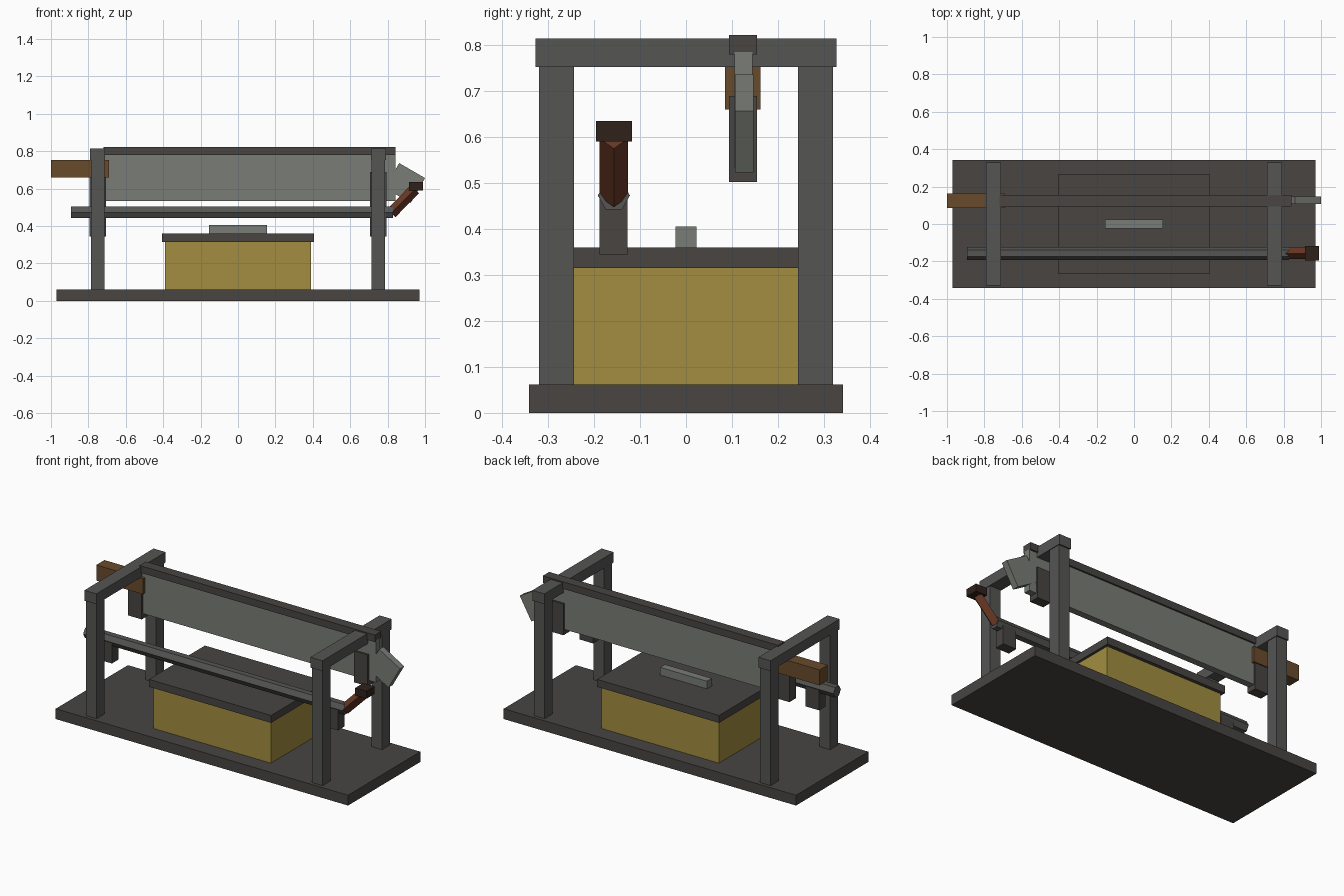
import bpy
from math import radians
from mathutils import Matrix, Vector

if "Cube" in bpy.data.objects:
    bpy.data.objects.remove(bpy.data.objects["Cube"])


def material(name, color):
    m = bpy.data.materials.new(name)
    m.diffuse_color = (*color, 1)
    m.use_nodes = True
    m.node_tree.nodes["Principled BSDF"].inputs["Base Color"].default_value = m.diffuse_color
    return m


DARK = material("dark_metal", (0.065, 0.06, 0.055))
FRAME = material("frame_metal", (0.09, 0.09, 0.088))
STEEL = material("steel", (0.19, 0.20, 0.18))
YELLOW = material("yellow_paint", (0.36, 0.27, 0.05))
WOOD = material("wood", (0.14, 0.07, 0.025))
GRIP = material("red_brown_grip", (0.14, 0.04, 0.018))
KNOB = material("dark_brown", (0.03, 0.015, 0.011))


def box(name, x, y, z, mat, angle=0):
    """Box from (min, max) ranges, optionally turned about y."""
    bpy.ops.mesh.primitive_cube_add(size=1)
    ob = bpy.context.object
    ob.name = name
    size = [r[1] - r[0] for r in (x, y, z)]
    mid = [(r[0] + r[1]) / 2 for r in (x, y, z)]
    ob.data.transform(Matrix.Diagonal((*size, 1)))
    ob.location = mid
    ob.rotation_euler.y = radians(angle)
    ob.data.materials.append(mat)
    return ob


def rod(name, a, b, radius, sides, mat):
    """Faceted rod between two points in the xz plane."""
    a, b = Vector(a), Vector(b)
    d = b - a
    bpy.ops.mesh.primitive_cylinder_add(vertices=sides, radius=radius, depth=d.length,
                                        location=(a + b) / 2)
    ob = bpy.context.object
    ob.name = name
    ob.rotation_euler.y = Vector((0, 0, 1)).angle(d)
    ob.data.materials.append(mat)
    return ob


# Base, yellow chest, lid and its handle
box("base_plate", (-0.97, 0.97), (-0.342, 0.342), (0, 0.062), DARK)
box("chest", (-0.39, 0.39), (-0.245, 0.245), (0.06, 0.315), YELLOW)
box("chest_lid", (-0.405, 0.405), (-0.265, 0.265), (0.315, 0.36), DARK)
box("lid_handle", (-0.155, 0.155), (-0.023, 0.023), (0.36, 0.406), STEEL)

# Two end frames with posts, cross beams and brackets
for side, s in (("left", -1), ("right", 1)):
    c = 0.75 * s
    for row, t in (("front", -1), ("back", 1)):
        p = 0.282 * t
        box(f"{side}_{row}_post", (c - 0.036, c + 0.036), (p - 0.038, p + 0.038),
            (0.06, 0.755), FRAME)
    box(f"{side}_cross_beam", (c - 0.04, c + 0.04), (-0.328, 0.328), (0.753, 0.815), FRAME)
    box(f"{side}_blade_bracket", (c - 0.045, c + 0.045), (0.094, 0.155), (0.502, 0.69), DARK)
    box(f"{side}_rod_bracket", (c - 0.045, c + 0.045), (-0.188, -0.127), (0.345, 0.47), DARK)

# Large hanging blade with spine, angled tip and wooden grip
box("blade", (-0.71, 0.842), (0.105, 0.145), (0.533, 0.785), STEEL)
box("blade_spine", (-0.72, 0.842), (0.094, 0.155), (0.78, 0.822), DARK)
box("blade_tip", (0.8125, 0.9725), (0.107, 0.147), (0.553, 0.707), STEEL, 30)
box("blade_grip", (-1.0, -0.69), (0.085, 0.162), (0.66, 0.753), WOOD)

# Hexagonal rod with crank grip and end knob
rod("hex_rod", (-0.893, -0.157, 0.473), (0.83, -0.157, 0.473), 0.035, 6, FRAME)
rod("crank_grip", (0.82, -0.157, 0.47), (0.946, -0.157, 0.597), 0.031, 4, GRIP)
box("crank_knob", (0.915, 0.99), (-0.196, -0.118), (0.59, 0.635), KNOB)
